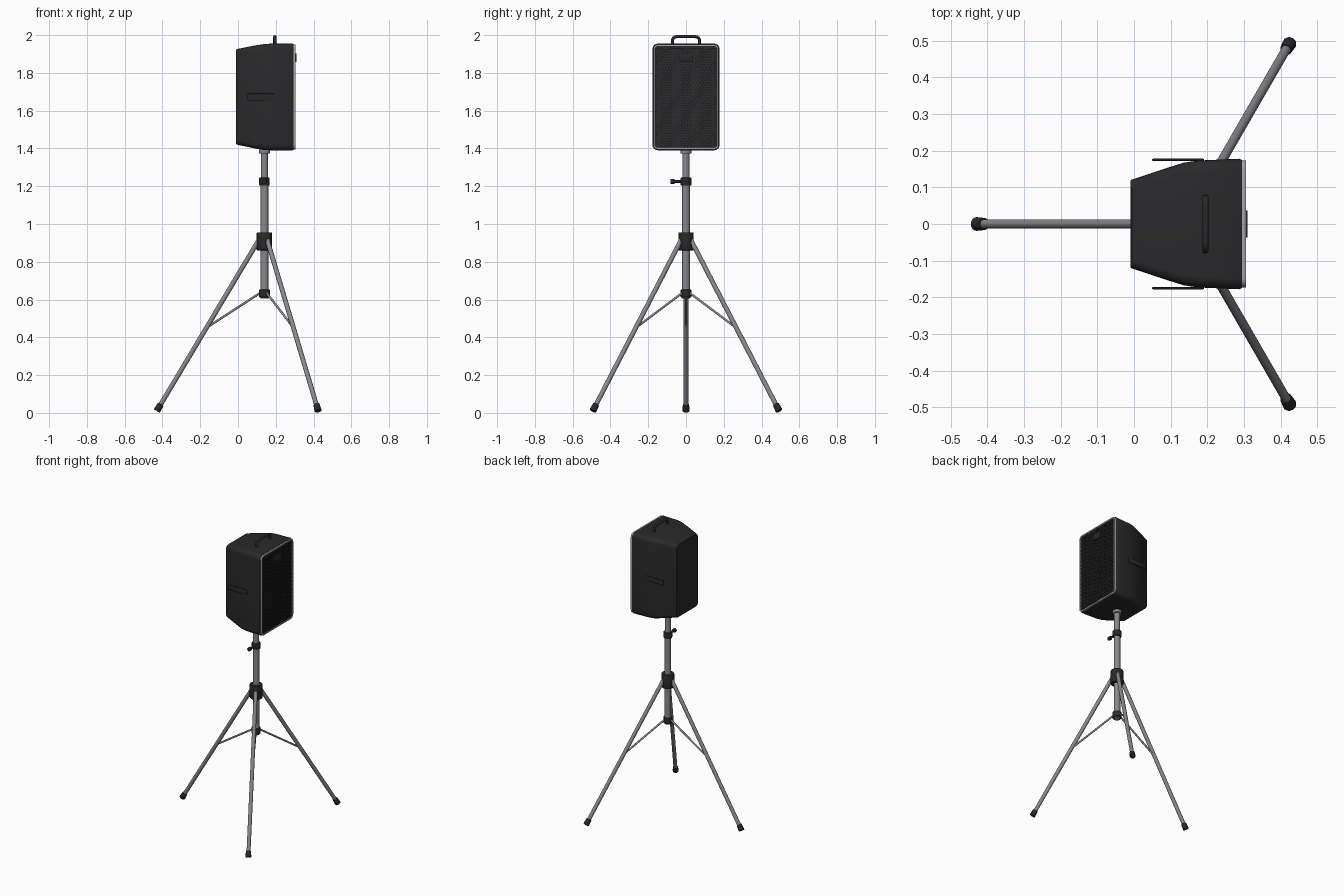
import bpy, bmesh
from math import pi, sin, cos, radians, sqrt
from mathutils import Vector

if "Cube" in bpy.data.objects:
    bpy.data.objects.remove(bpy.data.objects["Cube"])

AX = 0.14  # x of the pole axis


def material(name, c):
    m = bpy.data.materials.new(name)
    m.diffuse_color = (*c, 1)
    m.use_nodes = True
    m.node_tree.nodes["Principled BSDF"].inputs["Base Color"].default_value = m.diffuse_color
    return m


BLACK = material("black_plastic", (0.022, 0.022, 0.024))
METAL = material("grey_metal", (0.25, 0.25, 0.27))
TRIM = material("light_trim", (0.38, 0.38, 0.40))
MESH = material("grille_black", (0.03, 0.03, 0.032))


def finish(name, bm, mat, angle=35):
    bmesh.ops.recalc_face_normals(bm, faces=bm.faces)
    me = bpy.data.meshes.new(name)
    bm.to_mesh(me)
    bm.free()
    ob = bpy.data.objects.new(name, me)
    bpy.context.collection.objects.link(ob)
    me.materials.append(mat)
    bpy.ops.object.select_all(action='DESELECT')
    ob.select_set(True)
    bpy.context.view_layer.objects.active = ob
    bpy.ops.object.shade_smooth_by_angle(angle=radians(angle))
    return ob


def rod(name, a, b, r, mat, r2=None, bevel=0.0, sides=24):
    a, b = Vector(a), Vector(b)
    d = b - a
    bm = bmesh.new()
    bmesh.ops.create_cone(bm, cap_ends=True, segments=sides, radius1=r,
                          radius2=r if r2 is None else r2, depth=d.length)
    if bevel:
        rims = [e for e in bm.edges if any(len(f.verts) > 4 for f in e.link_faces)]
        bmesh.ops.bevel(bm, geom=rims, offset=bevel, segments=2, profile=0.5, affect='EDGES')
    rot = d.to_track_quat('Z', 'Y')
    for v in bm.verts:
        v.co = rot @ v.co + (a + b) / 2
    return finish(name, bm, mat)


def box(name, c, s, mat, bevel):
    bm = bmesh.new()
    bmesh.ops.create_cube(bm, size=1)
    for v in bm.verts:
        v.co = Vector(c) + Vector(v.co[i] * s[i] for i in range(3))
    bmesh.ops.bevel(bm, geom=bm.edges[:], offset=bevel, segments=2, profile=0.5, affect='EDGES')
    return finish(name, bm, mat)


def loft(name, sections, mat, closed=False, angle=35):
    """Skin rounded rectangles (x, half width, z low, z high, corner radius)."""
    bm = bmesh.new()
    rings = []
    for x, hy, z0, z1, r in sections:
        ring = []
        for k, (cy, cz) in enumerate([(hy - r, z1 - r), (r - hy, z1 - r),
                                      (r - hy, z0 + r), (hy - r, z0 + r)]):
            for i in range(7):
                t = (k + i / 6) * pi / 2
                ring.append(bm.verts.new((x, cy + r * cos(t), cz + r * sin(t))))
        rings.append(ring)
    pairs = list(zip(rings, rings[1:])) + ([(rings[-1], rings[0])] if closed else [])
    n = len(rings[0])
    for p, q in pairs:
        for i in range(n):
            bm.faces.new((p[i], p[(i + 1) % n], q[(i + 1) % n], q[i]))
    if not closed:
        bm.faces.new(rings[0])
        bm.faces.new(rings[-1])
    return finish(name, bm, mat, angle)


# speaker cabinet: tapered towards the back
loft("speaker_cabinet", [
    (-0.010, 0.117, 1.424, 1.921, 0.020), (-0.006, 0.121, 1.420, 1.926, 0.024),
    (0.090, 0.153, 1.400, 1.945, 0.030), (0.135, 0.167, 1.392, 1.952, 0.030),
    (0.175, 0.173, 1.390, 1.955, 0.030), (0.288, 0.178, 1.390, 1.955, 0.030),
    (0.294, 0.175, 1.393, 1.952, 0.027)], BLACK)

# light trim frame around the grille
loft("grille_frame", [
    (0.290, 0.173, 1.395, 1.950, 0.025), (0.305, 0.173, 1.395, 1.950, 0.025),
    (0.305, 0.164, 1.404, 1.941, 0.016), (0.290, 0.164, 1.404, 1.941, 0.016)],
    TRIM, closed=True)
loft("grille_backing", [(0.290, 0.165, 1.403, 1.942, 0.016),
                        (0.297, 0.165, 1.403, 1.942, 0.016)], BLACK)

# perforated honeycomb grille
bm = bmesh.new()
pitch = 0.0155
row = pitch * sqrt(3) / 2
for j in range(int(0.522 / row) + 1):
    odd = j % 2
    for i in range(-10, 11 - odd):
        cy, cz = (i + odd / 2) * pitch, 1.412 + j * row
        bm.faces.new([bm.verts.new((0.302, cy + pitch / sqrt(3) * sin(k * pi / 3),
                                    cz + pitch / sqrt(3) * cos(k * pi / 3))) for k in range(6)])
bmesh.ops.remove_doubles(bm, verts=bm.verts, dist=0.0005)
holes = bm.faces[:]
bmesh.ops.inset_individual(bm, faces=holes, thickness=0.0024)
bmesh.ops.delete(bm, geom=holes, context='FACES_ONLY')
grille = finish("grille_mesh", bm, MESH)
sol = grille.modifiers.new("thickness", 'SOLIDIFY')
sol.thickness = 0.002
sol.offset = 0

# blank badge plate
box("badge_plate", (0.304, 0, 1.88), (0.012, 0.074, 0.046), BLACK, 0.003)

# carrying handles
for s, side in ((-1, "right"), (1, "left")):
    box("side_handle_" + side, (0.12, s * 0.175, 1.672), (0.142, 0.006, 0.036), BLACK, 0.0025)

cu = bpy.data.curves.new("top_handle", 'CURVE')
cu.dimensions = '3D'
cu.bevel_depth = 0.0085
cu.bevel_resolution = 3
cu.use_fill_caps = True
path = [(-0.072, 1.945)]
for sgn, a0 in ((-1, pi), (1, pi / 2)):
    for i in range(6):
        t = a0 - i * pi / 10
        path.append((sgn * 0.050 + 0.022 * cos(t), 1.9695 + 0.022 * sin(t)))
path.append((0.072, 1.945))
sp = cu.splines.new('POLY')
sp.points.add(len(path) - 1)
for p, (y, z) in zip(sp.points, path):
    p.co = (0.195, y, z, 1)
sp.use_smooth = True
cu.materials.append(BLACK)
bpy.context.collection.objects.link(bpy.data.objects.new("top_handle", cu))

# telescopic pole
rod("pole_socket", (AX, 0, 1.372), (AX, 0, 1.395), 0.029, METAL, bevel=0.002)
rod("upper_pole", (AX, 0, 0.95), (AX, 0, 1.385), 0.0185, METAL)
rod("lower_pole", (AX, 0, 0.605), (AX, 0, 1.22), 0.0205, METAL)
rod("clamp_collar", (AX, 0, 1.204), (AX, 0, 1.245), 0.028, BLACK, bevel=0.003)
rod("clamp_screw", (AX, -0.02, 1.225), (AX, -0.07, 1.225), 0.007, BLACK)
rod("clamp_knob", (AX, -0.060, 1.225), (AX, -0.083, 1.225), 0.013, BLACK, bevel=0.004)
rod("leg_hub", (AX, 0, 0.860), (AX, 0, 0.955), 0.041, BLACK, bevel=0.004)
rod("brace_collar", (AX, 0, 0.612), (AX, 0, 0.652), 0.029, BLACK, bevel=0.003)

# tripod legs, feet and braces
for n, deg in enumerate((180, 60, -60), 1):
    c, s = cos(radians(deg)), sin(radians(deg))

    def at(r, z):
        return Vector((AX + r * c, r * s, z))

    top, end = at(0.030, 0.915), at(0.570, 0.010)
    d = (end - top).normalized()
    rod(f"leg_{n}", top, end - d * 0.01, 0.0125, METAL)
    rod(f"foot_{n}", end - d * 0.042, end, 0.0165, BLACK, r2=0.019, bevel=0.003)
    rod(f"brace_{n}", at(0.020, 0.637), at(0.308, 0.450), 0.006, METAL, sides=12)
